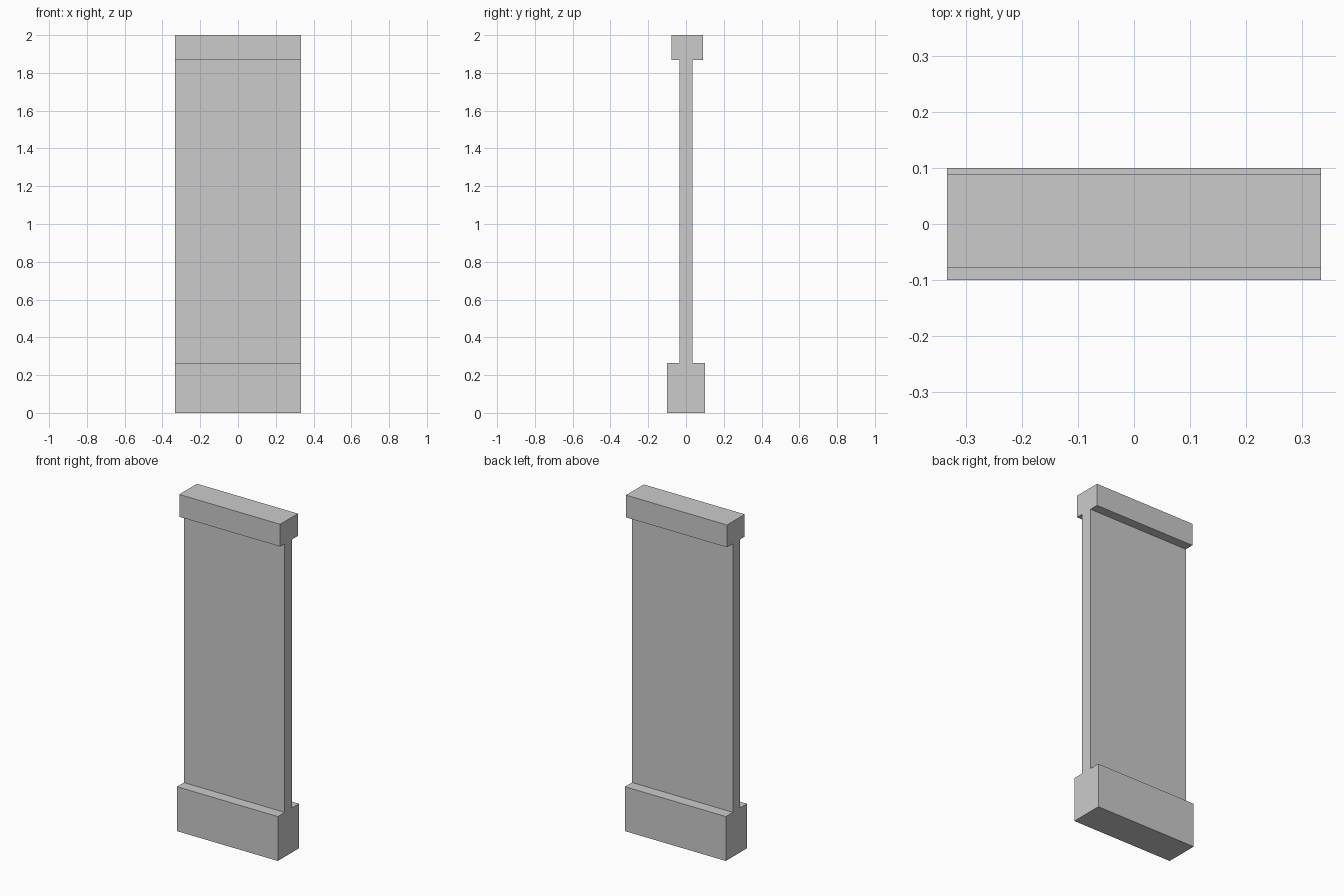
import bpy

if "Cube" in bpy.data.objects:
    bpy.data.objects.remove(bpy.data.objects["Cube"])

HALF_WIDTH = 0.333


def box(name, y0, y1, z0, z1):
    """Full-width box spanning the given depth and height ranges."""
    bpy.ops.mesh.primitive_cube_add(size=1, location=(0, (y0 + y1) / 2, (z0 + z1) / 2))
    obj = bpy.context.object
    obj.name = name
    obj.scale = (2 * HALF_WIDTH, y1 - y0, z1 - z0)
    bpy.ops.object.transform_apply(location=False, rotation=False, scale=True)
    return obj


# Heavy plinth, thin wall panel, slightly offset top rail
box("base_plinth", -0.1, 0.1, 0.0, 0.265)
box("wall_panel", -0.035, 0.034, 0.265, 1.867)
box("top_rail", -0.078, 0.089, 1.867, 2.0)
